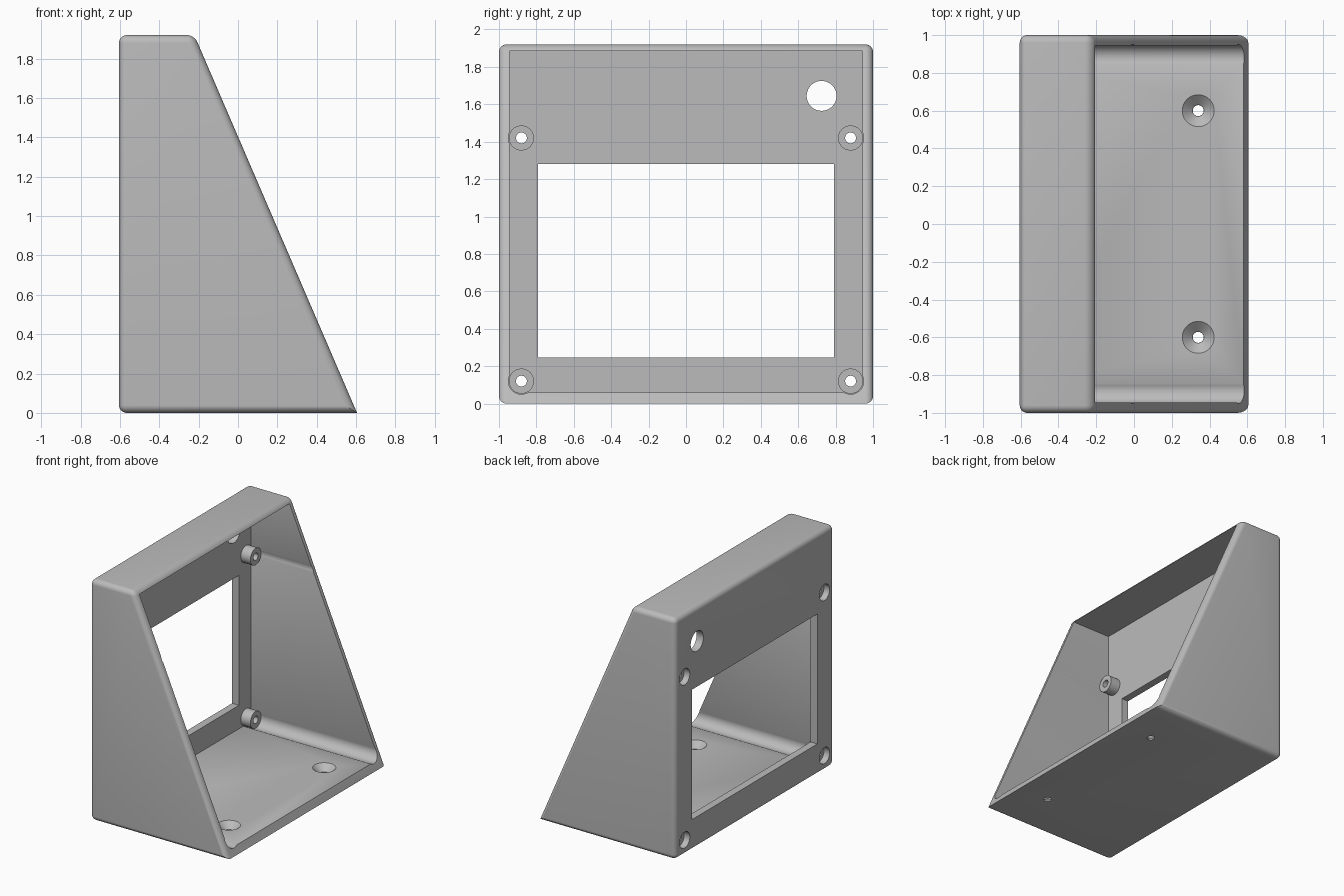
import bpy
import bmesh
from math import radians, cos, sin, acos, asin, degrees
from mathutils import Matrix, Vector

if "Cube" in bpy.data.objects:
    bpy.data.objects.remove(bpy.data.objects["Cube"])

BACK, INNER = -0.605, -0.545          # panel outer and inner faces
TIP, HEIGHT = 0.605, 1.92
WALL_Y, FLOOR, CEIL = 0.945, 0.06, 1.885
SCREW_Y, SCREW_LOW, SCREW_HIGH, SCREW_R = 0.88, 0.12, 1.42, 0.07

grey = bpy.data.materials.new("grey_plastic")
grey.use_nodes = True
colour = (0.5, 0.5, 0.5, 1)
grey.diffuse_color = colour
grey.node_tree.nodes["Principled BSDF"].inputs["Base Color"].default_value = colour


def make_object(name, bm):
    bmesh.ops.recalc_face_normals(bm, faces=bm.faces)
    mesh = bpy.data.meshes.new(name)
    bm.to_mesh(mesh)
    bm.free()
    mesh.materials.append(grey)
    obj = bpy.data.objects.new(name, mesh)
    bpy.context.collection.objects.link(obj)
    return obj


def prism(points, offset):
    """Extrude a closed loop of points along an offset."""
    bm = bmesh.new()
    face = bm.faces.new([bm.verts.new(p) for p in points])
    extruded = bmesh.ops.extrude_face_region(bm, geom=[face])["geom"]
    verts = [g for g in extruded if isinstance(g, bmesh.types.BMVert)]
    bmesh.ops.translate(bm, verts=verts, vec=offset)
    return bm


def cylinder(name, start, end, r1, r2=None):
    """Cylinder or cone between two points."""
    start, end = Vector(start), Vector(end)
    axis = end - start
    turn = axis.to_track_quat('Z', 'Y').to_matrix().to_4x4()
    bm = bmesh.new()
    bmesh.ops.create_cone(bm, cap_ends=True, segments=40, radius1=r1,
                          radius2=r1 if r2 is None else r2, depth=axis.length,
                          matrix=Matrix.Translation((start + end) / 2) @ turn)
    return make_object(name, bm)


def combine(target, other, operation='DIFFERENCE'):
    mod = target.modifiers.new("combine", 'BOOLEAN')
    mod.operation, mod.solver, mod.object = operation, 'EXACT', other
    bpy.context.view_layer.objects.active = target
    bpy.ops.object.modifier_apply(modifier=mod.name)
    bpy.data.objects.remove(other)


def arc(y, z, a, b, steps=14):
    angles = [radians(a + (b - a) * i / steps) for i in range(steps + 1)]
    return [(y + SCREW_R * cos(t), z + SCREW_R * sin(t)) for t in angles]


# Outer wedge, rounded everywhere except its sharp front tip
side = [(BACK, 0), (TIP, 0), (-0.222, HEIGHT), (BACK, HEIGHT)]
bm = prism([(x, -1, z) for x, z in side], (0, 2, 0))
rounded = [e for e in bm.edges
           if not all(v.co.x > TIP - 0.01 for v in e.verts)]
bmesh.ops.bevel(bm, geom=rounded, offset=0.04, segments=7, profile=0.5,
                affect='EDGES', clamp_overlap=True)
housing = make_object("wedge_housing", bm)

# Hollow, with screwdriver channels along the side walls
low = degrees(asin((SCREW_LOW - FLOOR) / SCREW_R))
wide = degrees(acos((WALL_Y - SCREW_Y) / SCREW_R))
half = arc(SCREW_Y, SCREW_LOW, low - 180, wide)
half += arc(SCREW_Y, SCREW_HIGH, -wide, wide, 8)
half.append((WALL_Y, CEIL))
loop = half + [(-y, z) for y, z in reversed(half)]
hollow = make_object("hollow", prism([(INNER, y, z) for y, z in loop], (2, 0, 0)))
combine(housing, hollow)

# Screen window and round button hole
window = [(-0.79, 0.247), (0.79, 0.247), (0.79, 1.282), (-0.79, 1.282)]
combine(housing, make_object("window", prism([(-0.8, y, z) for y, z in window],
                                             (0.4, 0, 0))))
combine(housing, cylinder("button_hole", (-0.8, 0.725, 1.645),
                          (-0.4, 0.725, 1.645), 0.08))

# Screw bosses with through holes and outer counterbores
for y in (-SCREW_Y, SCREW_Y):
    for z in (SCREW_LOW, SCREW_HIGH):
        combine(housing, cylinder("screw_boss", (INNER - 0.005, y, z),
                                  (-0.46, y, z), 0.067), 'UNION')
        combine(housing, cylinder("counterbore", (-0.8, y, z),
                                  (BACK + 0.05, y, z), 0.064))
        combine(housing, cylinder("screw_hole", (-0.8, y, z),
                                  (-0.3, y, z), 0.029))

# Countersunk mounting holes in the floor
for y in (-0.6, 0.6):
    combine(housing, cylinder("countersink", (0.34, y, 0.012),
                              (0.34, y, 0.072), 0.03, 0.098))
    combine(housing, cylinder("floor_hole", (0.34, y, -0.1),
                              (0.34, y, 0.2), 0.029))

bpy.ops.object.select_all(action='DESELECT')
housing.select_set(True)
bpy.context.view_layer.objects.active = housing
bpy.ops.object.shade_smooth_by_angle(angle=radians(30))
